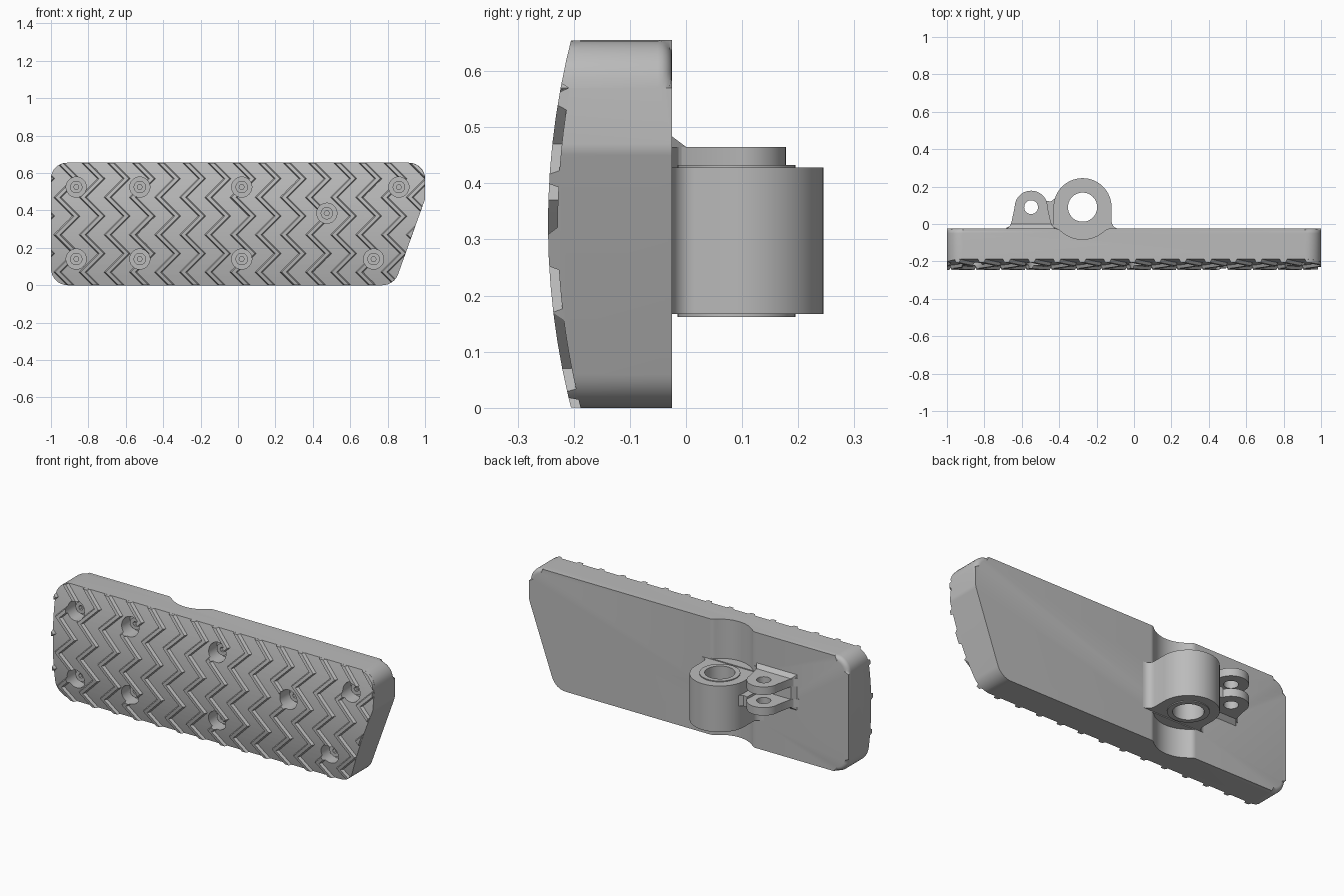
import bpy, bmesh, math
from mathutils import Vector

if "Cube" in bpy.data.objects:
    bpy.data.objects.remove(bpy.data.objects["Cube"])

grey = bpy.data.materials.new("satin_grey")
grey.diffuse_color = (0.5, 0.5, 0.5, 1)
grey.use_nodes = True
grey.node_tree.nodes["Principled BSDF"].inputs["Base Color"].default_value = grey.diffuse_color
H = 0.655          # plate height
BACK = -0.025      # plate back plane
BX, BY = -0.275, 0.09   # pivot boss centre
LX = -0.55              # lug centre


def make(name, bm):
    bmesh.ops.recalc_face_normals(bm, faces=bm.faces)
    me = bpy.data.meshes.new(name)
    bm.to_mesh(me)
    bm.free()
    ob = bpy.data.objects.new(name, me)
    me.materials.append(grey)
    bpy.context.collection.objects.link(ob)
    return ob


def add_prism(bm, pts, axis, lo, hi):
    """Extrude a 2D outline along an axis."""
    def at(p, h):
        return {'x': (h, p[0], p[1]), 'y': (p[0], h, p[1]), 'z': (p[0], p[1], h)}[axis]
    a = [bm.verts.new(at(p, lo)) for p in pts]
    b = [bm.verts.new(at(p, hi)) for p in pts]
    bm.faces.new(a)
    bm.faces.new(b[::-1])
    n = len(pts)
    for i in range(n):
        bm.faces.new((a[i], a[(i + 1) % n], b[(i + 1) % n], b[i]))
    return a, b


def prism(name, pts, axis, lo, hi):
    bm = bmesh.new()
    add_prism(bm, pts, axis, lo, hi)
    return make(name, bm)


def arc(cx, cy, r, a0, a1, n):
    return [(cx + r * math.cos(math.radians(a0 + (a1 - a0) * i / n)),
             cy + r * math.sin(math.radians(a0 + (a1 - a0) * i / n))) for i in range(n + 1)]


def circle(cx, cy, r, n=48):
    return arc(cx, cy, r, 0, 360, n)[:-1]


def boolean(ob, op, cutter, keep=False):
    m = ob.modifiers.new("cut", 'BOOLEAN')
    m.operation, m.object, m.solver = op, cutter, 'EXACT'
    bpy.context.view_layer.objects.active = ob
    bpy.ops.object.modifier_apply(modifier=m.name)
    if not keep:
        bpy.data.objects.remove(cutter)


def rounded(corners, n=8):
    """Round each (x, z, radius) corner of a polygon."""
    out = []
    for i, (x, z, r) in enumerate(corners):
        p = Vector((x, z))
        u = (Vector(corners[i - 1][:2]) - p).normalized()
        v = (Vector(corners[(i + 1) % len(corners)][:2]) - p).normalized()
        half = u.angle(v) / 2
        c = p + (u + v).normalized() * r / math.sin(half)
        s = p + u * r / math.tan(half) - c
        e = p + v * r / math.tan(half) - c
        sweep = s.angle_signed(e)
        for k in range(n + 1):
            t = -sweep * k / n
            out.append((c.x + s.x * math.cos(t) - s.y * math.sin(t),
                        c.y + s.x * math.sin(t) + s.y * math.cos(t)))
    return out


def front_y(z):
    return -0.229 + 0.041 * ((z - H / 2) / (H / 2)) ** 2


# Plate outline with rounded back rim
outline = rounded([(-1, 0, .09), (.835, 0, .09), (1, .46, .06), (1, H, .085), (-1, H, .085)])
bm = bmesh.new()
_, back = add_prism(bm, outline, 'y', -0.3, BACK)
rim = [e for e in bm.edges if all(v in back for v in e.verts)]
bmesh.ops.bevel(bm, geom=rim, offset=0.025, segments=5, profile=0.5, affect='EDGES')
plate = make("plate", bm)

# Crowned front surface
crown = [(front_y(z), z) for z in [-.05 + .755 * i / 28 for i in range(29)]]
boolean(plate, 'INTERSECT', prism("crown", crown + [(.1, .705), (.1, -.05)], 'x', -1.1, 1.1))

# Filleted grooves across the back, above and below the boss
R, F = 0.172, 0.04
cx = math.sqrt((R + F) ** 2 - (BY - BACK + F) ** 2)
cy = BACK - F
ang = math.degrees(math.atan2(BY - cy, cx))
left = arc(BX - cx, cy, F, 90, ang, 6)
bottom = arc(BX, BY, R, 180 + ang, 360 - ang, 18)
right = arc(BX + cx, cy, F, 180 - ang, 90, 6)
groove = ([(BX - cx, .1)] + left + bottom[1:-1] + right + [(BX + cx, .1)])
for lo, hi in ((-.1, .162), (.433, .8)):
    boolean(plate, 'DIFFERENCE', prism("groove", groove, 'z', lo, hi))

# Zigzag tread ridges following the crown
bm = bmesh.new()
section = [(-.026, .012), (-.012, -.017), (.012, -.017), (.026, .012)]
for row in range(-1, 16):
    rings = []
    for k in range(16):
        z = -.03 + .05 * k
        x = -.915 + .1345 * row + (.05, 0, -.05, 0)[k % 4]
        rings.append([bm.verts.new((x + dx, front_y(z) + dy, z)) for dx, dy in section])
    for a, b in zip(rings, rings[1:]):
        for j in range(4):
            bm.faces.new((a[j], a[(j + 1) % 4], b[(j + 1) % 4], b[j]))
    bm.faces.new(rings[0])
    bm.faces.new(rings[-1][::-1])
tread = make("tread_ridges", bm)
trim = [(x * .999, H / 2 + (z - H / 2) * .999) for x, z in outline]
boolean(tread, 'INTERSECT', prism("trim", trim, 'y', -.4, .1))

# Counterbored screw holes
screws = [(x, z) for x in (-.865, -.525, .02) for z in (.14, .525)]
screws += [(.86, .525), (.475, .385), (.725, .14)]
bm = bmesh.new()
for x, z in screws:
    add_prism(bm, circle(x, z, .054, 32), 'y', -.4, -.14)
holes = make("hole_cutter", bm)
boolean(tread, 'DIFFERENCE', holes, keep=True)
boolean(plate, 'DIFFERENCE', holes)

# Screw heads with sockets
bm, bs = bmesh.new(), bmesh.new()
for x, z in screws:
    add_prism(bm, circle(x, z, .033, 32), 'y', -.17, -.13)
    add_prism(bs, circle(x, z, .014, 6), 'y', -.2, -.15)
heads = make("screw_heads", bm)
boolean(heads, 'DIFFERENCE', make("sockets", bs))

# Pivot boss with flared foot and raised end rings
foot_r = arc(BX + .195, .015, .04, 270, 180, 6)
foot_l = arc(BX - .195, .015, .04, 0, -90, 6)
profile = ([(BX - .195, -.1), (BX + .195, -.1)] + foot_r
           + arc(BX, BY, .155, 0, 180, 32) + foot_l)
boss = prism("pivot_boss", profile, 'z', .167, .428)
boolean(boss, 'UNION', prism("ring", circle(BX, BY, .105), 'z', .162, .433))
boolean(boss, 'DIFFERENCE', prism("bore", circle(BX, BY, .078), 'z', 0, .6))

# Pair of small lugs
lug = ([(LX - .14, -.05), (LX + .14, -.05), (LX + .14, BACK), (LX + .115, -.012), (LX + .105, .01)]
       + arc(LX, BY, .088, 0, 180, 24) + [(LX - .105, .01), (LX - .115, -.012), (LX - .14, BACK)])
lugs = []
for name, lo in (("lower_lug", .303), ("upper_lug", .42)):
    ob = prism(name, lug, 'z', lo, lo + .045)
    boolean(ob, 'DIFFERENCE', prism("pin_hole", circle(LX, BY, .037, 32), 'z', 0, .6))
    lugs.append(ob)

# Tapered pad under the lugs
bm = bmesh.new()
bottom_v, top_v = add_prism(bm, [(LX - .14, .27), (LX + .14, .27), (LX + .14, .495), (LX - .14, .495)],
                            'y', -.04, .0)
for v in top_v:
    v.co.x = LX + (v.co.x - LX) * .76
    v.co.z = .384 + (v.co.z - .3825) * .72
pad = make("lug_pad", bm)

# Web joining lug to boss
web = prism("lug_web", [(LX + .07, -.04), (BX - .1, -.04), (BX - .1, .14), (BX - .15, .135),
                        (BX - .17, .12), (LX + .08, .125)], 'z', .3, .36)

# Smooth shading with sharp edges kept
bpy.ops.object.select_all(action='DESELECT')
for ob in [plate, tread, heads, boss, pad, web] + lugs:
    ob.select_set(True)
    bpy.context.view_layer.objects.active = ob
bpy.ops.object.shade_smooth_by_angle(angle=math.radians(30))
